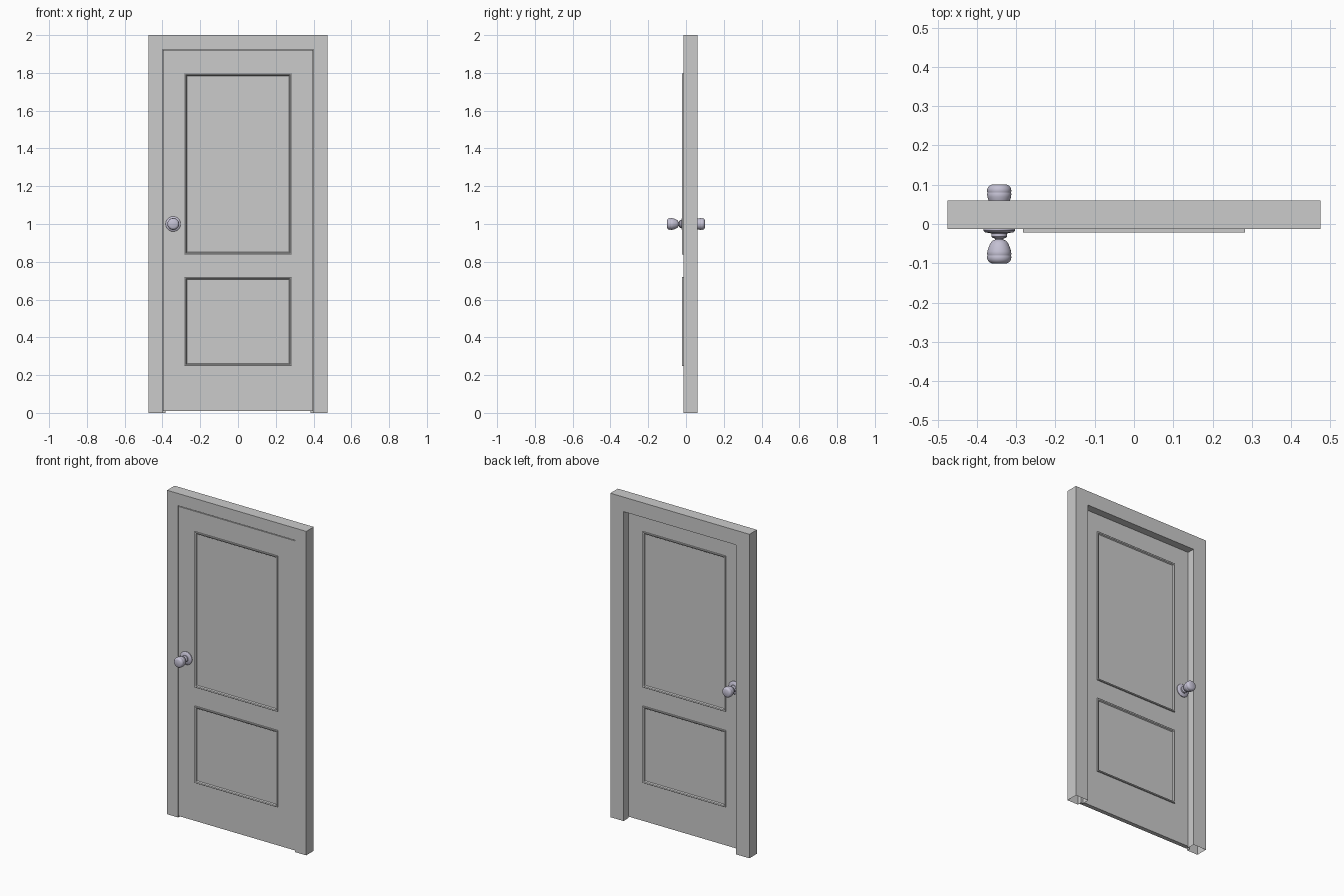
import bpy, bmesh, math

if "Cube" in bpy.data.objects:
    bpy.data.objects.remove(bpy.data.objects["Cube"])

FACE = 0.013  # half thickness of the door leaf


def finish(bm, name):
    bmesh.ops.recalc_face_normals(bm, faces=bm.faces[:])
    me = bpy.data.meshes.new(name)
    bm.to_mesh(me)
    bm.free()
    ob = bpy.data.objects.new(name, me)
    bpy.context.collection.objects.link(ob)
    return ob


def skin(name, rows, closed_path, closed_profile=True):
    """Bridge successive rows of points into a quad surface."""
    bm = bmesh.new()
    vs = [[bm.verts.new(p) for p in row] for row in rows]
    n, m = len(vs), len(vs[0])
    for i in range(n if closed_path else n - 1):
        for j in range(m if closed_profile else m - 1):
            a, b = vs[i], vs[(i + 1) % n]
            k = (j + 1) % m
            bm.faces.new((a[j], b[j], b[k], a[k]))
    return finish(bm, name)


def mirror_y(ob):
    ob.modifiers.new("mirror", 'MIRROR').use_axis = (False, True, False)


# Rebated door frame: profile (half width, y) mitred up, across and down
prof = [(0.475, -FACE), (0.40, -FACE), (0.40, FACE),
        (0.385, FACE), (0.385, 0.06), (0.475, 0.06)]
top = 2.0 - 0.475
skin("door_frame", [[(-d, y, 0) for d, y in prof],
                    [(-d, y, d + top) for d, y in prof],
                    [(d, y, d + top) for d, y in prof],
                    [(d, y, 0) for d, y in prof]], False)

# Door leaf
bm = bmesh.new()
bmesh.ops.create_cube(bm, size=1)
for v in bm.verts:
    v.co.x *= 0.794
    v.co.y *= 2 * FACE
    v.co.z = 0.01 + (v.co.z + 0.5) * 1.911
finish(bm, "door_leaf")

# Raised panel mouldings on both faces: profile (inset, y)
mould = [(0, -FACE + 0.001), (0, -0.021), (0.002, -0.022),
         (0.009, -0.020), (0.014, -FACE + 0.001)]
for name, z0, z1 in (("upper_panel_moulding", 0.838, 1.797),
                     ("lower_panel_moulding", 0.248, 0.72)):
    x = 0.283
    rows = [[(sx * (x - i), y, (z1 - i) if up else (z0 + i)) for i, y in mould]
            for sx, up in ((-1, 0), (-1, 1), (1, 1), (1, 0))]
    mirror_y(skin(name, rows, True))

# Turned knobs with rosettes: profile (radius, distance from leaf centre)
metal = bpy.data.materials.new("knob_metal")
metal.diffuse_color = (0.55, 0.53, 0.65, 1)
metal.use_nodes = True
metal.node_tree.nodes["Principled BSDF"].inputs["Base Color"].default_value = metal.diffuse_color
turn = [(0.040, 0.012), (0.040, 0.017), (0.036, 0.021), (0.020, 0.024),
        (0.020, 0.032), (0.017, 0.035), (0.011, 0.037), (0.011, 0.040),
        (0.018, 0.043), (0.023, 0.050), (0.027, 0.059), (0.030, 0.069),
        (0.031, 0.077), (0.030, 0.079), (0.030, 0.081), (0.031, 0.083),
        (0.030, 0.091), (0.026, 0.097), (0.020, 0.100), (0.0005, 0.1005)]
SEG = 32
rows = []
for s in range(SEG):
    a = 2 * math.pi * s / SEG
    rows.append([(-0.343 + r * math.cos(a), -d, 1.0 + r * math.sin(a)) for r, d in turn])
knob = skin("door_knobs", rows, True, False)
knob.data.materials.append(metal)
mirror_y(knob)
bpy.context.view_layer.objects.active = knob
knob.select_set(True)
bpy.ops.object.shade_smooth_by_angle(angle=math.radians(40))
